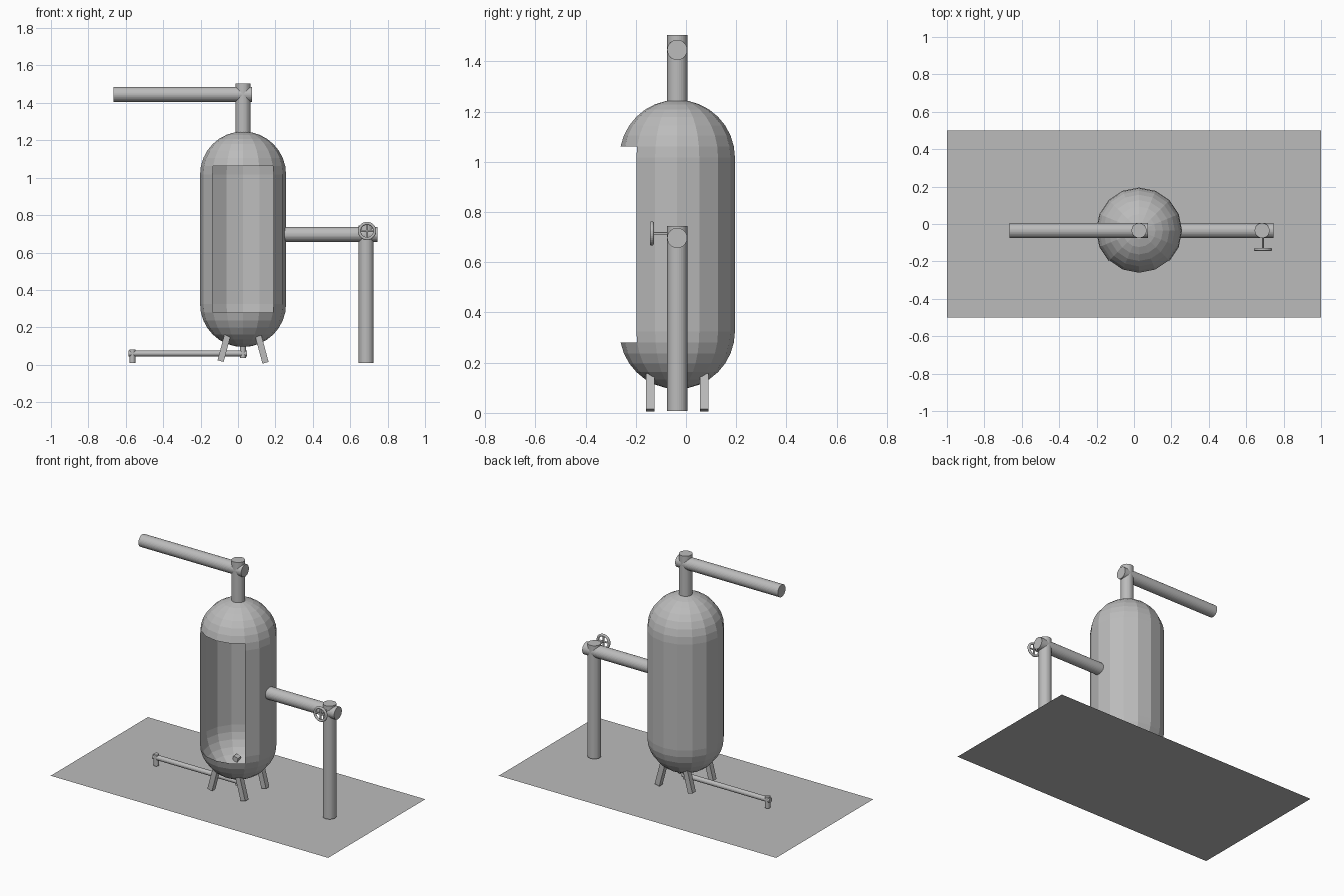
import bpy, bmesh
from math import sin, cos, pi, radians, atan2, degrees
from mathutils import Vector, Matrix

cube = bpy.data.objects.get("Cube")
if cube:
    bpy.data.objects.remove(cube)

steel = bpy.data.materials.new("grey_steel")
steel.use_nodes = True
GREY = (0.5, 0.5, 0.5, 1)
steel.diffuse_color = GREY
steel.node_tree.nodes["Principled BSDF"].inputs["Base Color"].default_value = GREY

CX, CY = 0.027, -0.035      # vessel axis
PIPE = 0.04                 # main pipe radius
VALVE_X = 0.685


def finish(name, bm):
    mesh = bpy.data.meshes.new(name)
    bm.to_mesh(mesh)
    bm.free()
    mesh.materials.append(steel)
    obj = bpy.data.objects.new(name, mesh)
    bpy.context.collection.objects.link(obj)
    return obj


def pipe(name, start, end, radius, sides=32):
    a, b = Vector(start), Vector(end)
    bm = bmesh.new()
    turn = (b - a).to_track_quat('Z', 'Y').to_matrix().to_4x4()
    bmesh.ops.create_cone(bm, cap_ends=True, segments=sides, radius1=radius,
                          radius2=radius, depth=(b - a).length,
                          matrix=Matrix.Translation((a + b) / 2) @ turn)
    return finish(name, bm)


# Ground plate
bm = bmesh.new()
bmesh.ops.create_grid(bm, x_segments=1, y_segments=1, size=1,
                      matrix=Matrix.Diagonal((1, 0.5, 1, 1)))
finish("ground_plate", bm)

# Vessel shell: revolved capsule profile, then the front opening is removed
R, LOW, HIGH, STEPS = 0.23, 0.325, 1.017, 8
arc = [i * pi / 2 / STEPS for i in range(STEPS + 1)]
profile = [(R * sin(t), LOW - R * cos(t)) for t in arc]
profile += [(R * cos(t), HIGH + R * sin(t)) for t in arc]
bm = bmesh.new()
verts = [bm.verts.new((r, 0, z)) for r, z in profile]
edges = [bm.edges.new(pair) for pair in zip(verts, verts[1:])]
bmesh.ops.spin(bm, geom=verts + edges, axis=(0, 0, 1), cent=(0, 0, 0),
               angle=2 * pi, steps=16)
bmesh.ops.remove_doubles(bm, verts=bm.verts, dist=0.0005)
opening = []
for f in bm.faces:
    c = f.calc_center_median()
    if -135 < degrees(atan2(c.y, c.x)) < -45 and 0.28 < c.z < 1.062:
        opening.append(f)
bmesh.ops.delete(bm, geom=opening, context='FACES')
bmesh.ops.recalc_face_normals(bm, faces=bm.faces)
finish("vessel_shell", bm).location = (CX, CY, 0)

# Splayed legs
for side, sx, base in (("left", 1, 0.006), ("right", -1, 0.015)):
    for end, sy in (("front", -1), ("back", 1)):
        bm = bmesh.new()
        lean = Matrix.Rotation(radians(-15 * sx), 4, 'Y')
        place = Matrix.Translation((CX + sx * 0.101, CY + sy * 0.107, base + 0.076))
        bmesh.ops.create_cube(bm, size=1, matrix=place @ lean
                              @ Matrix.Diagonal((0.034, 0.034, 0.148, 1)))
        finish(f"{end}_{side}_leg", bm)

# Top outlet
pipe("top_riser", (CX, CY, 1.2), (CX, CY, 1.505), PIPE)
pipe("top_arm", (-0.665, CY, 1.446), (0.075, CY, 1.446), PIPE)

# Side outlet and standpipe
pipe("side_arm", (0.235, CY, 0.697), (0.745, CY, 0.697), PIPE)
pipe("side_standpipe", (VALVE_X, CY, 0.008), (VALVE_X, CY, 0.745), PIPE)

# Bottom drain
pipe("drain_arm", (-0.585, CY, 0.06), (0.047, CY, 0.06), 0.016)
pipe("drain_riser", (CX, CY, 0.037), (CX, CY, 0.11), 0.016)
pipe("drain_spout", (-0.564, CY, 0.008), (-0.564, CY, 0.082), 0.016)

# Valve handwheel with crossed spokes
WX, WY, WZ, WR = 0.69, -0.136, 0.715, 0.041
pipe("valve_stem", (WX, WY, WZ), (WX, CY, WZ), 0.005, 16)
pipe("wheel_spoke_horizontal", (WX - WR, WY, WZ), (WX + WR, WY, WZ), 0.005, 12)
pipe("wheel_spoke_vertical", (WX, WY, WZ - WR), (WX, WY, WZ + WR), 0.005, 12)
bpy.ops.mesh.primitive_torus_add(major_radius=WR, minor_radius=0.008,
                                 major_segments=32, minor_segments=12,
                                 location=(WX, WY, WZ), rotation=(pi / 2, 0, 0))
wheel = bpy.context.object
wheel.name = "valve_wheel"
wheel.data.materials.append(steel)
